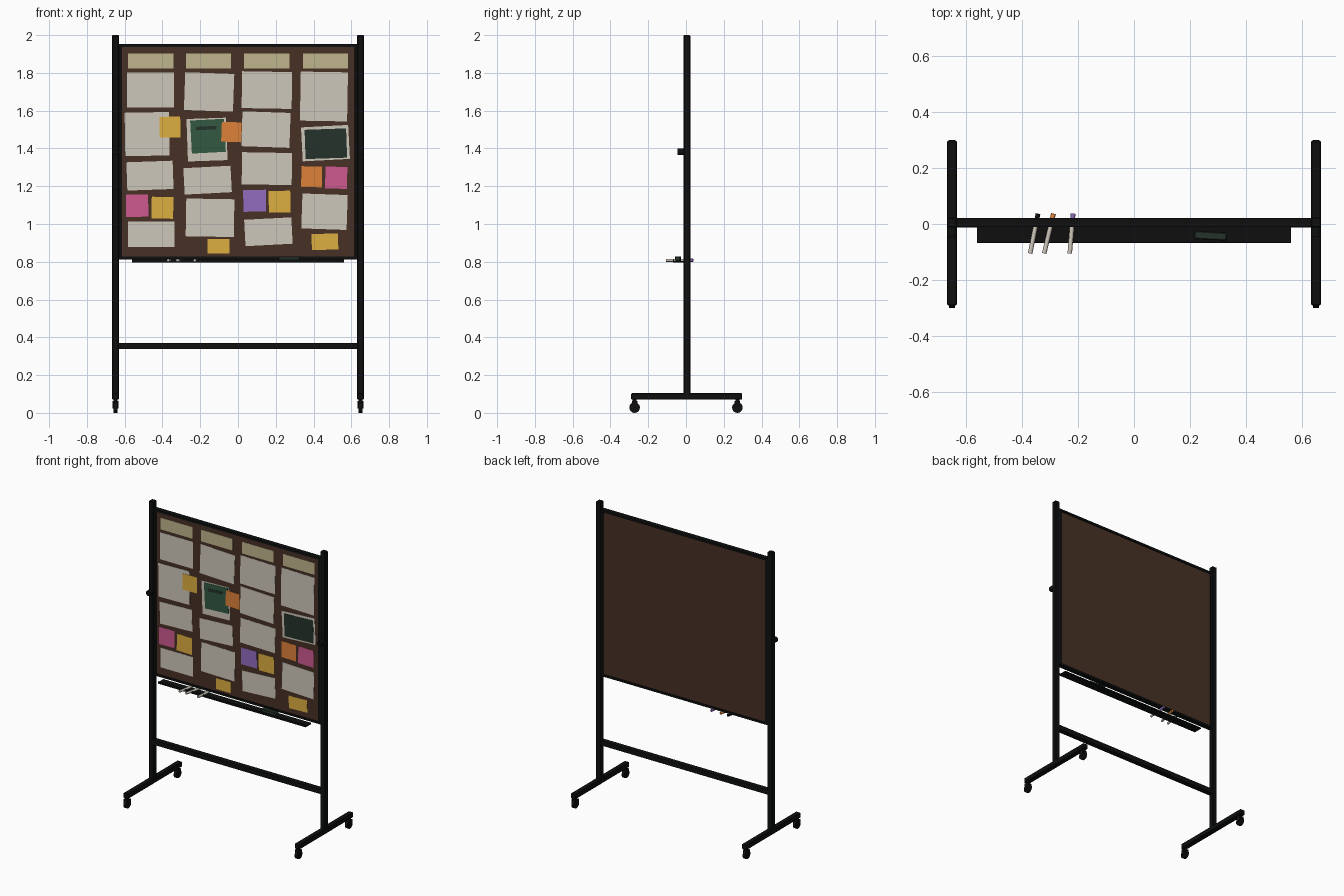
import bpy
import bmesh
import math
from mathutils import Matrix, Vector

if "Cube" in bpy.data.objects:
    bpy.data.objects.remove(bpy.data.objects["Cube"])


def material(name, r, g, b):
    def lin(c):
        c /= 255
        return c / 12.92 if c < 0.04045 else ((c + 0.055) / 1.055) ** 2.4
    m = bpy.data.materials.new(name)
    m.diffuse_color = (lin(r), lin(g), lin(b), 1)
    m.use_nodes = True
    m.node_tree.nodes["Principled BSDF"].inputs["Base Color"].default_value = m.diffuse_color
    return m


BLACK = material("black_metal", 14, 15, 15)
BROWN = material("brown_board", 71, 48, 37)
PAPER = material("paper_white", 206, 199, 186)
TAN = material("tan_card", 192, 181, 140)
YELLOW = material("yellow_note", 222, 175, 65)
PINK = material("pink_note", 205, 90, 143)
ORANGE = material("orange_note", 222, 130, 56)
PURPLE = material("purple_note", 146, 108, 191)
GREEN = material("green_picture", 50, 88, 65)
DARK_GREEN = material("dark_green", 36, 50, 41)


def finish(name, bm, mat, matrix=None):
    me = bpy.data.meshes.new(name)
    bm.to_mesh(me)
    bm.free()
    me.materials.append(mat)
    ob = bpy.data.objects.new(name, me)
    bpy.context.collection.objects.link(ob)
    if matrix is not None:
        ob.matrix_world = matrix
    return ob


def box(name, lo, hi, mat, bevel=0.0, angle_y=0.0, angle_z=0.0):
    """Box between two corners, turned about its own centre."""
    lo, hi = Vector(lo), Vector(hi)
    bm = bmesh.new()
    bmesh.ops.create_cube(bm, size=1)
    bmesh.ops.scale(bm, vec=hi - lo, verts=bm.verts)
    if bevel:
        bmesh.ops.bevel(bm, geom=bm.edges[:], offset=bevel, segments=1, affect='EDGES')
    turn = Matrix.Rotation(math.radians(angle_z), 4, 'Z') @ Matrix.Rotation(-math.radians(angle_y), 4, 'Y')
    return finish(name, bm, mat, Matrix.Translation((lo + hi) / 2) @ turn)


def rod(name, a, b, radius, mat, sides=16):
    """Smooth-sided cylinder from point a to point b."""
    a, b = Vector(a), Vector(b)
    d = b - a
    bm = bmesh.new()
    bmesh.ops.create_cone(bm, cap_ends=True, segments=sides, radius1=radius,
                          radius2=radius, depth=d.length)
    for f in bm.faces:
        f.smooth = len(f.verts) == 4
    for e in bm.edges:
        e.smooth = all(f.smooth for f in e.link_faces)
    turn = d.to_track_quat('Z', 'Y').to_matrix().to_4x4()
    return finish(name, bm, mat, Matrix.Translation((a + b) / 2) @ turn)


# Side stands: post, foot, knob and two casters each
for side, s in (("left", -1), ("right", 1)):
    x = 0.6485 * s
    box(f"{side}_post", (x - 0.018, -0.013, 0.09), (x + 0.018, 0.023, 2.0), BLACK, 0.004)
    box(f"{side}_foot", (x - 0.018, -0.29, 0.07), (x + 0.018, 0.297, 0.105), BLACK, 0.004)
    rod(f"{side}_knob", (x, -0.045, 1.382), (x, -0.01, 1.382), 0.018, BLACK)
    for end, y in (("front", -0.272), ("back", 0.272)):
        rod(f"{side}_{end}_wheel", (x - 0.01, y, 0.028), (x + 0.01, y, 0.028), 0.028, BLACK, 20)
        rod(f"{side}_{end}_caster_stem", (x, y, 0.05), (x, y, 0.075), 0.011, BLACK, 12)
        for k in (-1, 1):
            xf = x + 0.0135 * k
            box(f"{side}_{end}_caster_fork", (xf - 0.0035, y - 0.014, 0.022),
                (xf + 0.0035, y + 0.014, 0.06), BLACK)
        box(f"{side}_{end}_caster_bridge", (x - 0.017, y - 0.014, 0.054),
            (x + 0.017, y + 0.014, 0.062), BLACK)

# Cross bar between the posts
box("cross_bar", (-0.635, -0.012, 0.338), (0.635, 0.022, 0.37), BLACK)

# Board panel with its thin frame
box("board_panel", (-0.62, -0.004, 0.82), (0.62, 0.015, 1.945), BROWN)
for name, z0, z1 in (("top_frame", 1.937, 1.952), ("bottom_frame", 0.813, 0.827)):
    box(name, (-0.635, -0.01, z0), (0.635, 0.022, z1), BLACK)
for name, s in (("left_frame", -1), ("right_frame", 1)):
    xs = sorted((0.614 * s, 0.635 * s))
    box(name, (xs[0], -0.009, 0.815), (xs[1], 0.021, 1.95), BLACK)


# Pinned cards: centre x, centre z, width, height, tilt in degrees
def pin(name, cards, mat, layer):
    y = -0.004 - 0.0015 * layer
    for cx, cz, w, h, tilt in cards:
        box(name, (cx - w / 2, y - 0.0015, cz - h / 2), (cx + w / 2, y, cz + h / 2),
            mat, angle_y=tilt)


pin("header_card", [(x, 1.863, 0.24, 0.08, 0) for x in (-0.462, -0.156, 0.153, 0.463)], TAN, 0)
pin("paper_sheet", [
    (-0.463, 1.710, 0.250, 0.185, 0), (-0.481, 1.476, 0.235, 0.230, 1),
    (-0.466, 1.256, 0.245, 0.150, 2), (-0.460, 0.946, 0.245, 0.135, 0),
    (-0.153, 1.699, 0.260, 0.200, -2), (-0.164, 1.447, 0.210, 0.225, 2),
    (-0.161, 1.232, 0.250, 0.140, 3), (-0.148, 1.033, 0.255, 0.200, -1),
    (0.153, 1.709, 0.265, 0.195, -1), (0.148, 1.500, 0.255, 0.185, -2),
    (0.153, 1.293, 0.265, 0.170, -1), (0.161, 0.959, 0.250, 0.140, 3),
    (0.455, 1.675, 0.250, 0.260, -1), (0.463, 1.428, 0.250, 0.180, 3),
    (0.458, 1.065, 0.240, 0.185, -2)], PAPER, 0)
pin("green_picture", [(-0.159, 1.465, 0.18, 0.175, 3)], GREEN, 1)
pin("dark_picture", [(0.465, 1.425, 0.22, 0.155, 2)], DARK_GREEN, 1)
pin("picture_stripe", [(-0.168, 1.508, 0.11, 0.018, 3)], DARK_GREEN, 2)
pin("yellow_note", [
    (-0.360, 1.513, 0.110, 0.110, 1), (-0.400, 1.086, 0.115, 0.115, -1),
    (0.220, 1.118, 0.115, 0.115, 1), (-0.103, 0.882, 0.115, 0.075, 0),
    (0.460, 0.906, 0.140, 0.085, 2)], YELLOW, 2)
pin("pink_note", [(-0.534, 1.097, 0.118, 0.118, 1), (0.520, 1.245, 0.116, 0.116, -1)], PINK, 2)
pin("orange_note", [(-0.035, 1.487, 0.105, 0.105, -2), (0.390, 1.250, 0.11, 0.11, -1)], ORANGE, 2)
pin("purple_note", [(0.088, 1.123, 0.12, 0.115, 1)], PURPLE, 2)

# Tray with a low front lip
box("tray", (-0.56, -0.068, 0.797), (0.56, -0.008, 0.805), BLACK)
box("tray_lip", (-0.56, -0.068, 0.797), (0.56, -0.064, 0.812), BLACK)

# Pens lying across the tray, each with a coloured cap
for x0, x1, cap in ((-0.370, -0.342, BLACK), (-0.320, -0.287, ORANGE), (-0.229, -0.217, PURPLE)):
    a, b = Vector((x0, -0.105, 0.808)), Vector((x1, 0.037, 0.808))
    m = a.lerp(b, 0.75)
    rod("pen_body", a, m, 0.008, PAPER, 12)
    rod("pen_cap", m, b, 0.0085, cap, 12)

# Eraser
box("eraser", (0.215, -0.056, 0.805), (0.33, -0.028, 0.828), DARK_GREEN, 0.003, angle_z=-3)
